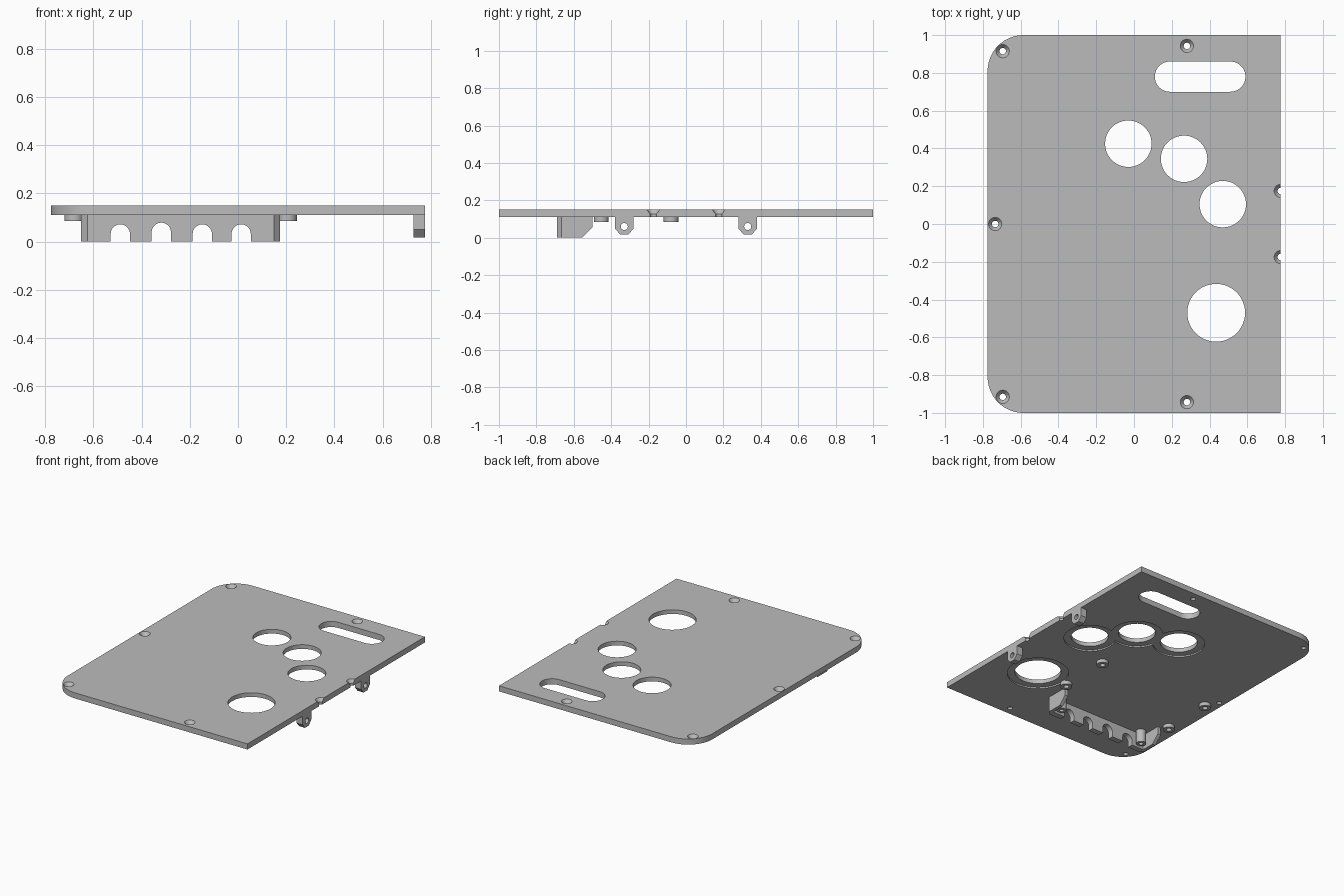
import bpy
import math
from mathutils import Vector

if "Cube" in bpy.data.objects:
    bpy.data.objects.remove(bpy.data.objects["Cube"])

grey = bpy.data.materials.new("plain grey")
grey.use_nodes = True
grey.diffuse_color = (0.5, 0.5, 0.5, 1)
grey.node_tree.nodes["Principled BSDF"].inputs["Base Color"].default_value = (0.5, 0.5, 0.5, 1)

TOP, UNDER = 0.15, 0.11
EMBED = UNDER + 0.005   # parts below reach slightly into the plate


def arc(cx, cy, r, start=0, end=360, n=48):
    """Points on an arc; a full circle leaves out the repeated end point."""
    full = end - start == 360
    count = n if full else n + 1
    angles = [math.radians(start + (end - start) * i / n) for i in range(count)]
    return [(cx + r * math.cos(a), cy + r * math.sin(a)) for a in angles]


def loft(name, lower, upper, lo, hi, axis="z"):
    """Closed solid between two outlines placed at lo and hi on an axis."""
    place = {"x": lambda p, d: Vector((d, p[0], p[1])),
             "y": lambda p, d: Vector((p[0], d, p[1])),
             "z": lambda p, d: Vector((p[0], p[1], d))}[axis]
    n = len(lower)
    verts = [place(p, lo) for p in lower] + [place(p, hi) for p in upper]
    faces = [list(range(n))[::-1], list(range(n, 2 * n))]
    faces += [[i, (i + 1) % n, n + (i + 1) % n, n + i] for i in range(n)]
    if axis == "y":
        faces = [f[::-1] for f in faces]
    mesh = bpy.data.meshes.new(name)
    mesh.from_pydata(verts, [], faces)
    mesh.materials.append(grey)
    obj = bpy.data.objects.new(name, mesh)
    bpy.context.collection.objects.link(obj)
    return obj


def prism(name, outline, lo, hi, axis="z"):
    return loft(name, outline, outline, lo, hi, axis)


def select(obj):
    bpy.ops.object.select_all(action="DESELECT")
    obj.select_set(True)
    bpy.context.view_layer.objects.active = obj


def cut(obj, cutter):
    """Subtract a cutter, then throw it away."""
    select(obj)
    mod = obj.modifiers.new("cut", "BOOLEAN")
    mod.operation = "DIFFERENCE"
    mod.solver = "EXACT"
    mod.object = cutter
    bpy.ops.object.modifier_apply(modifier=mod.name)
    bpy.data.objects.remove(cutter)


def finish(obj):
    select(obj)
    bpy.ops.object.shade_smooth_by_angle(angle=math.radians(30))


# Cover plate with two rounded corners
W, R = 0.775, 0.19
outline = [(W, -1), (W, 1)]
outline += arc(-W + R, 1 - R, R, 90, 180, 16)
outline += arc(-W + R, -1 + R, R, 180, 270, 16)
plate = prism("cover_plate", outline, UNDER, TOP)

# Round openings, each with a shallow recess underneath
openings = [(-0.03, 0.425, 0.123, 0.172), (0.265, 0.345, 0.123, 0.172),
            (0.47, 0.105, 0.123, 0.172), (0.435, -0.47, 0.153, 0.203)]
for i, (x, y, r, rim) in enumerate(openings):
    recess_top = UNDER + 0.01 + 0.0001 * i
    cut(plate, prism("recess_cutter", arc(x, y, rim), 0, recess_top))
for x, y, r, rim in openings:
    cut(plate, prism("opening_cutter", arc(x, y, r), 0, 0.3))

# Long slot
slot = arc(0.51, 0.78, 0.08, -90, 90, 20) + arc(0.19, 0.78, 0.08, 90, 270, 20)
cut(plate, prism("slot_cutter", slot, 0, 0.3))

# Countersunk screw holes, two of them cut by the straight edge
screws = [(-0.735, 0)]
for side in (-1, 1):
    screws += [(-0.695, 0.915 * side), (0.28, 0.943 * side), (0.777, 0.175 * side)]
for x, y in screws:
    cut(plate, prism("screw_cutter", arc(x, y, 0.017, n=24), 0, 0.3))
    cut(plate, loft("countersink_cutter", arc(x, y, 0.015, n=24),
                    arc(x, y, 0.043, n=24), 0.124, 0.16))
finish(plate)

# Hinge tabs below the straight edge
for label, y in (("front", -0.33), ("back", 0.33)):
    shape = [(y - 0.05, EMBED), (y - 0.05, 0.05), (y - 0.022, 0.017),
             (y + 0.022, 0.017), (y + 0.05, 0.05), (y + 0.05, EMBED)]
    tab = prism(label + "_hinge_tab", shape, 0.728, W, "x")
    cut(tab, prism("pin_cutter", arc(y, 0.06, 0.019, n=24), 0.6, 0.9, "x"))
    finish(tab)


# Hollow round standoffs
def standoff(name, x, y, bottom, r):
    post = prism(name, arc(x, y, r, n=32), bottom, EMBED)
    cut(post, prism("bore_cutter", arc(x, y, r * 0.45, n=24), -0.1, UNDER - 0.002))
    finish(post)


for side, x in (("left", 0.205), ("right", -0.68)):
    standoff(side + "_front_standoff", x, -0.453, 0.085, 0.039)
    standoff(side + "_back_standoff", x, -0.08, 0.085, 0.039)

# Cable bracket: front wall with two gusseted end walls
X0, X1, Y0 = -0.65, 0.175, -0.69
side_profile = [(Y0, EMBED), (Y0, 0), (-0.555, 0), (-0.5, 0.055), (-0.5, EMBED)]
bracket = prism("cable_bracket", side_profile, X0, X1, "x")
hollow = [(X0 + 0.025, -0.65), (X1 - 0.025, -0.65),
          (X1 - 0.025, -0.4), (X0 + 0.025, -0.4)]
cut(bracket, prism("hollow_cutter", hollow, -0.1, 0.2))

# Bevelled outer corners
for x, s in ((X0, 1), (X1, -1)):
    corner = [(x - 0.02 * s, Y0 - 0.02), (x + 0.045 * s, Y0 - 0.02),
              (x - 0.02 * s, Y0 + 0.045)]
    if s < 0:
        corner.reverse()
    cut(bracket, prism("corner_cutter", corner, -0.1, 0.2))

# Arched cable notches
for x, top in ((-0.488, 0.072), (-0.318, 0.079), (-0.148, 0.072), (0.013, 0.072)):
    notch = [(x - 0.04, -0.1), (x + 0.04, -0.1)] + arc(x, top - 0.04, 0.04, 0, 180, 20)
    cut(bracket, prism("notch_cutter", notch, -0.8, -0.6, "y"))
finish(bracket)

# Screw posts inside the bracket ends
standoff("left_bracket_post", 0.105, -0.62, 0.015, 0.033)
standoff("right_bracket_post", -0.58, -0.62, 0.015, 0.033)
